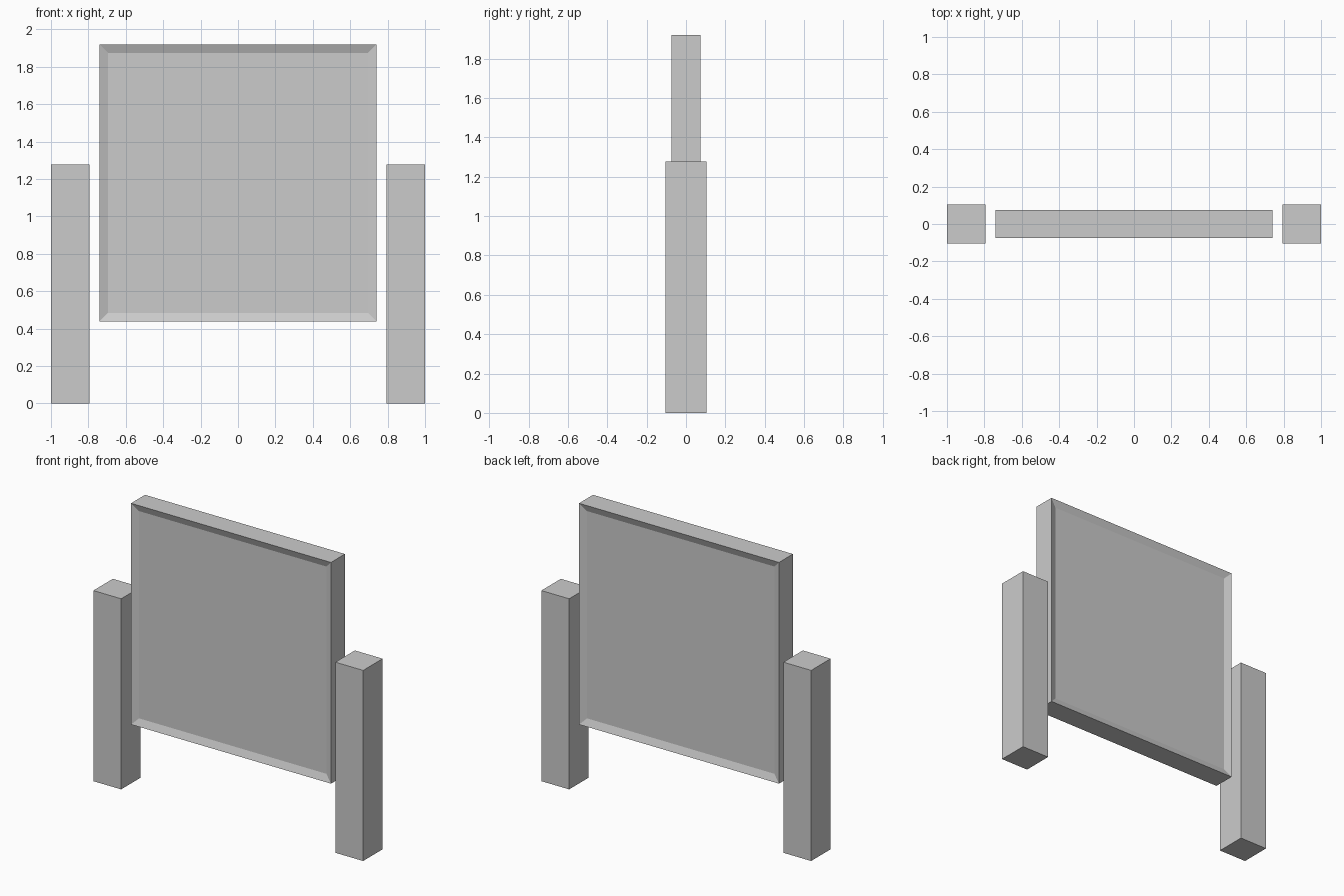
import bpy
import bmesh

cube = bpy.data.objects.get("Cube")
if cube:
    bpy.data.objects.remove(cube, do_unlink=True)

# One plain grey for everything
grey = bpy.data.materials.new("plain_grey")
grey.use_nodes = True
colour = (0.6, 0.6, 0.6, 1.0)
grey.diffuse_color = colour
grey.node_tree.nodes["Principled BSDF"].inputs["Base Color"].default_value = colour


def make_box(name, size, centre, recess=None):
    """Box; recess=(border, depth) dishes the front and back faces."""
    bm = bmesh.new()
    bmesh.ops.create_cube(bm, size=1)
    bmesh.ops.scale(bm, vec=size, verts=bm.verts)
    if recess:
        border, depth = recess
        broad = [f for f in bm.faces if abs(f.normal.y) > 0.9]
        bmesh.ops.inset_individual(bm, faces=broad, thickness=border, depth=0)
        for face in broad:
            side = 1 if face.calc_center_median().y > 0 else -1
            for vert in face.verts:
                vert.co.y -= side * depth
    bm.normal_update()
    mesh = bpy.data.meshes.new(name)
    bm.to_mesh(mesh)
    bm.free()
    mesh.materials.append(grey)
    obj = bpy.data.objects.new(name, mesh)
    obj.location = centre
    bpy.context.collection.objects.link(obj)
    return obj


# Square panel with shallow sloped recess on both sides
make_box("panel", (1.482, 0.148, 1.482), (0, 0, 1.179), recess=(0.066, 0.018))

# Square side posts
post_width, post_height = 0.206, 1.277
for name, side in (("left_post", 1), ("right_post", -1)):
    make_box(name, (post_width, post_width, post_height),
             (side * (1 - post_width / 2), 0, post_height / 2))
